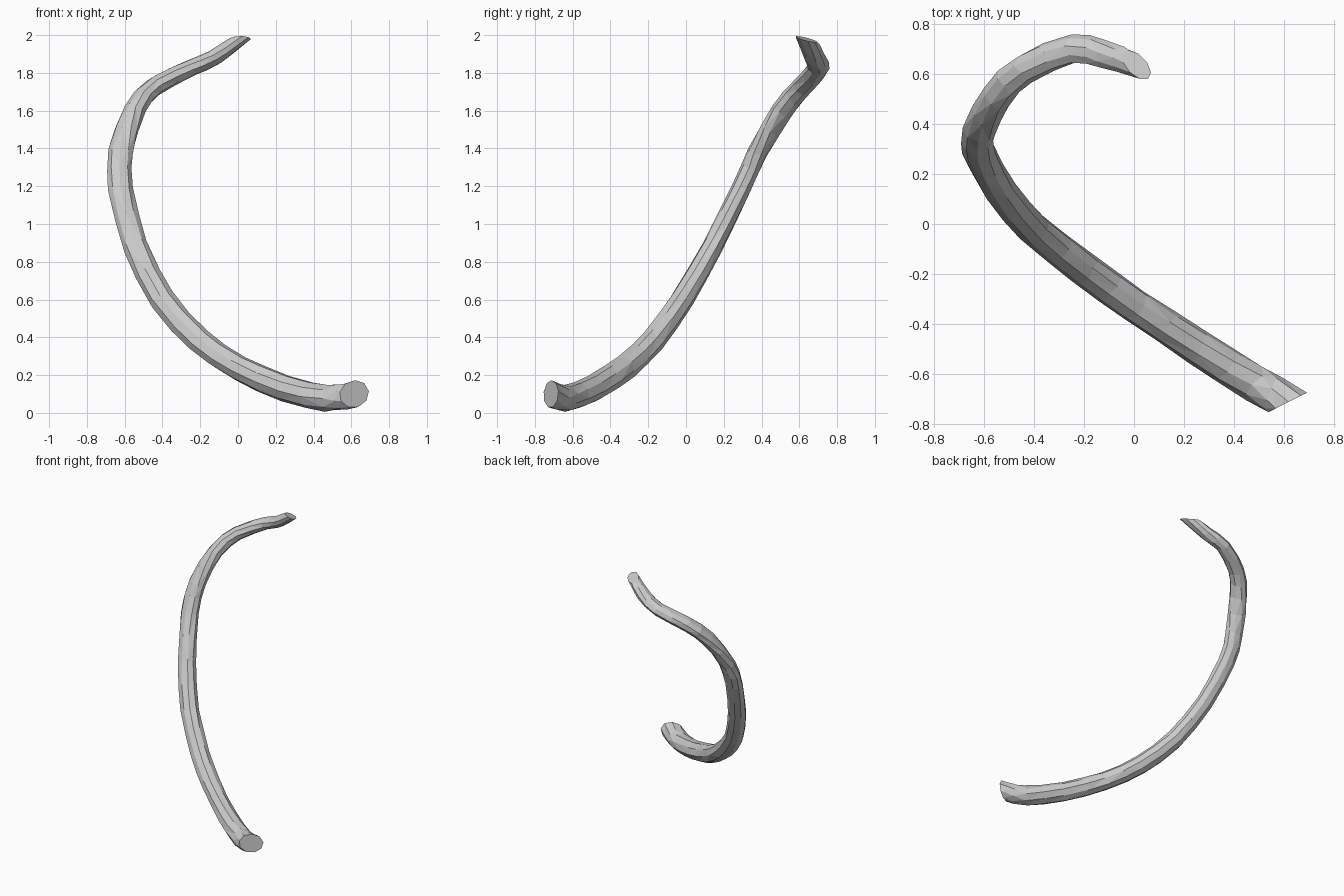
import bpy, bmesh, math, random
from mathutils import Vector

random.seed(4)
SIDES = 9
STEPS = 2

if "Cube" in bpy.data.objects:
    bpy.data.objects.remove(bpy.data.objects["Cube"])

# Light grey material
grey = bpy.data.materials.new("light grey")
grey.use_nodes = True
colour = (0.6, 0.6, 0.6, 1)
grey.diffuse_color = colour
grey.node_tree.nodes["Principled BSDF"].inputs["Base Color"].default_value = colour

# Centre line: position, wide radius, thin radius
PATH = [
    (.615, -.715, .10, .074, .072), (.48, -.635, .077, .074, .070),
    (.25, -.49, .13, .070, .070), (0, -.325, .24, .068, .068),
    (-.2, -.18, .38, .068, .065), (-.4, -.02, .60, .067, .060),
    (-.54, .14, .88, .066, .055), (-.62, .29, 1.18, .066, .052),
    (-.62, .38, 1.38, .066, .052), (-.55, .51, 1.6, .064, .052),
    (-.44, .62, 1.73, .060, .050), (-.25, .70, 1.825, .057, .045),
    (-.12, .68, 1.885, .055, .042), (.01, .637, 1.978, .049, .036),
]


def smooth_path(path, steps):
    """Catmull-Rom samples with their tangents."""
    p = [Vector(q) for q in path]
    p = [2 * p[0] - p[1]] + p + [2 * p[-1] - p[-2]]
    out = []
    for i in range(1, len(p) - 2):
        a, b, c, d = p[i - 1:i + 3]
        last = i == len(p) - 3
        for k in range(steps + last):
            t = k / steps
            k1, k2, k3 = c - a, 2*a - 5*b + 4*c - d, 3*b - a - 3*c + d
            point = b + (k1 * t + k2 * t**2 + k3 * t**3) / 2
            slope = k1 + 2 * k2 * t + 3 * k3 * t**2
            out.append((point, Vector(slope[:3]).normalized()))
    return out


def ring(bm, point, tangent, turn, cut=None):
    """One oval section, optionally slid along the tangent onto a cut plane."""
    centre = Vector(point[:3])
    k = min(max((centre.z - 1.3) / .5, 0), 1)
    ref = Vector((k - 1, k, 0))
    wide = (ref - tangent * ref.dot(tangent)).normalized()
    thin = tangent.cross(wide)
    verts = []
    for s in range(SIDES):
        a = math.tau * s / SIDES + turn
        off = wide * math.cos(a) * point[3] + thin * math.sin(a) * point[4]
        if cut:
            off -= tangent * (off.dot(cut) / tangent.dot(cut))
        else:
            off = off * random.uniform(.97, 1.05) + tangent * random.uniform(-.014, .014)
        verts.append(bm.verts.new(centre + off))
    return verts


# Bone shaft with slanted flat ends
bm = bmesh.new()
samples = smooth_path(PATH, STEPS)
cuts = {0: Vector((.45, -.89, 0)), len(samples) - 1: Vector((.18, .35, 1))}
rings = [ring(bm, p, t, i * .06, cuts.get(i)) for i, (p, t) in enumerate(samples)]
for i, (low, high) in enumerate(zip(rings, rings[1:])):
    for s in range(SIDES):
        n = (s + 1) % SIDES
        bm.faces.new((low[s], low[n], high[n], high[s]))
bmesh.ops.triangulate(bm, faces=bm.faces[:])
bm.faces.new(rings[0][::-1])
bm.faces.new(rings[-1])
bmesh.ops.recalc_face_normals(bm, faces=bm.faces[:])

mesh = bpy.data.meshes.new("curved_shaft")
bm.to_mesh(mesh)
bm.free()
mesh.materials.append(grey)
shaft = bpy.data.objects.new("curved_shaft", mesh)
bpy.context.collection.objects.link(shaft)
